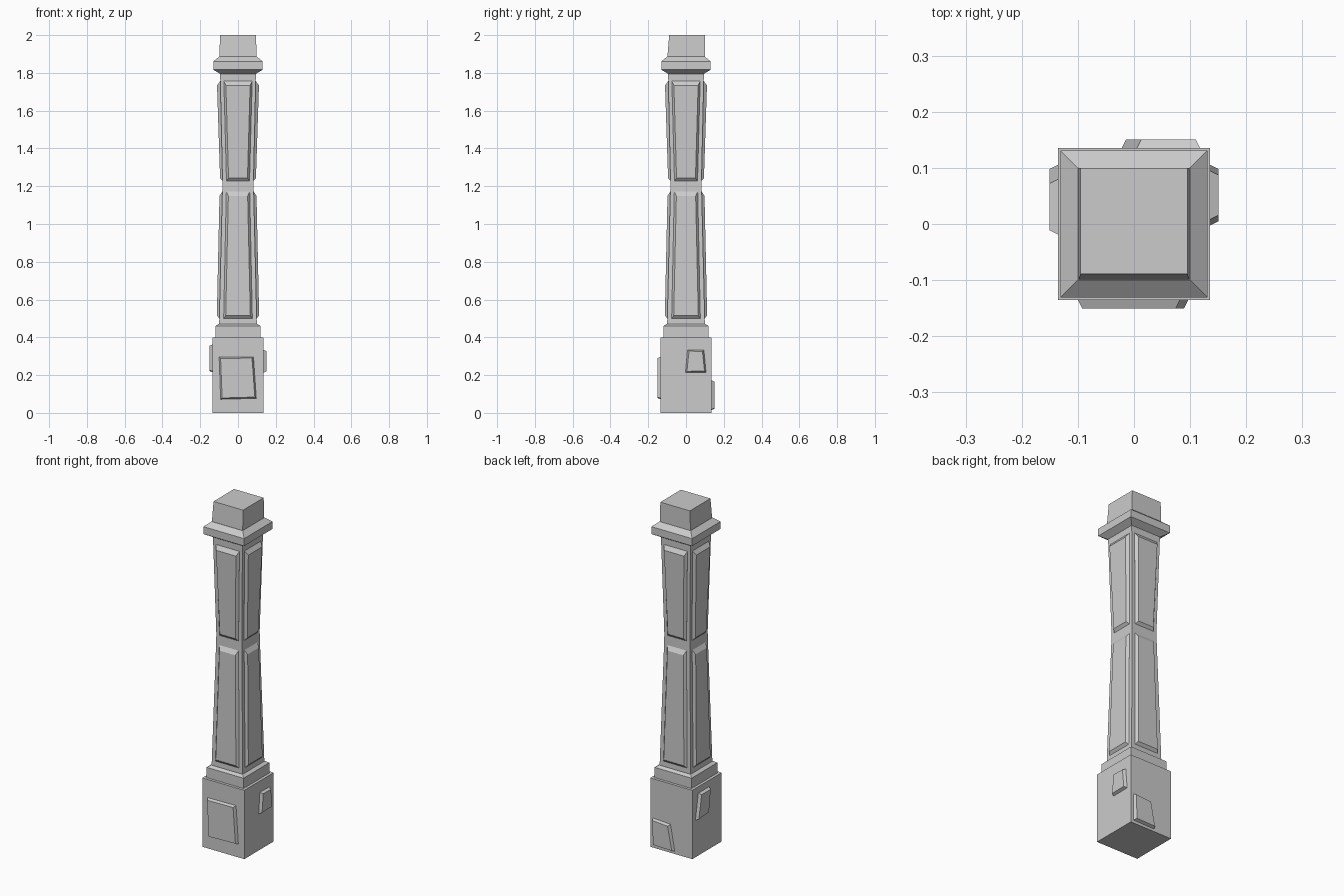
import bpy
import bmesh
from math import pi
from mathutils import Matrix

cube = bpy.data.objects.get("Cube")
if cube:
    bpy.data.objects.remove(cube)

stone = bpy.data.materials.new("grey stone")
stone.use_nodes = True
GREY = (0.6, 0.6, 0.6, 1)
stone.diffuse_color = GREY
stone.node_tree.nodes["Principled BSDF"].inputs["Base Color"].default_value = GREY


def finish(name, bm):
    bmesh.ops.recalc_face_normals(bm, faces=bm.faces)
    mesh = bpy.data.meshes.new(name)
    bm.to_mesh(mesh)
    bm.free()
    mesh.materials.append(stone)
    obj = bpy.data.objects.new(name, mesh)
    bpy.context.collection.objects.link(obj)
    return obj


def loft(name, loops):
    """Closed solid through four-cornered loops."""
    bm = bmesh.new()
    rings = [[bm.verts.new(p) for p in loop] for loop in loops]
    for a, b in zip(rings, rings[1:]):
        for i in range(4):
            j = (i + 1) % 4
            bm.faces.new((a[i], a[j], b[j], b[i]))
    bm.faces.new(rings[0])
    bm.faces.new(rings[-1])
    return finish(name, bm)


def square(half, z):
    return [(-half, -half, z), (half, -half, z), (half, half, z), (-half, half, z)]


def column(name, profile):
    return loft(name, [square(half, z) for half, z in profile])


def place(obj, turn):
    obj.data.transform(Matrix.Rotation(turn, 4, "Z"))


# Stacked square mouldings
column("base_block", [(0.135, 0), (0.135, 0.4)])
column("plinth_step", [(0.119, 0.39), (0.119, 0.46), (0.104, 0.47)])
column("shaft", [(0.1, 0.46), (0.083, 1.17), (0.082, 1.23), (0.095, 1.81)])
column("collar", [(0.095, 1.795), (0.131, 1.817), (0.131, 1.86), (0.1, 1.886)])
top_block = column("top_block", [(0.099, 1.88), (0.095, 2.0)])
for v in top_block.data.vertices:
    if v.co.y > 0:
        v.co.y = 0.1
    elif v.co.z > 1.9:
        v.co.y = -0.089

# Raised shaft panels: (bottom z, top z), half widths, shaft depth, face depth
PANELS = {
    "lower": ((0.5, 1.172), (0.076, 0.062), (0.099, 0.083), (0.112, 0.098)),
    "upper": ((1.228, 1.757), (0.061, 0.075), (0.082, 0.094), (0.095, 0.111)),
}
SIDES = {"front": 0, "right": -pi / 2, "back": pi, "left": pi / 2}
for level, ((z0, z1), (w0, w1), (d0, d1), (f0, f1)) in PANELS.items():
    for side, turn in SIDES.items():
        back = [(-w0, -d0 + 0.01, z0), (w0, -d0 + 0.01, z0),
                (w1, -d1 + 0.01, z1), (-w1, -d1 + 0.01, z1)]
        rim = [(x, y - 0.01, z) for x, y, z in back]
        a, b = w0 - 0.011, w1 - 0.011
        low, high = z0 + 0.015, z1 - 0.024
        face = [(-a, -f0, low), (a, -f0, low), (b, -f1, high), (-b, -f1, high)]
        place(loft(f"{level}_panel_{side}", [back, rim, face]), turn)

# Skewed raised stones on the base; corners run around each stone as (across, z)
STONES = {
    "front": [(-0.092, 0.072), (0.097, 0.077), (0.082, 0.297), (-0.1, 0.295)],
    "left": [(-0.003, 0.213), (0.106, 0.215), (0.095, 0.332), (0.008, 0.334)],
    "back": [(-0.115, 0.018), (0.022, 0.015), (-0.005, 0.165), (-0.118, 0.172)],
    "right": [(-0.106, 0.215), (0.003, 0.22), (0.019, 0.362), (-0.08, 0.362)],
}
for side, corners in STONES.items():
    cx = sum(p[0] for p in corners) / 4
    cz = sum(p[1] for p in corners) / 4
    back = [(x, -0.12, z) for x, z in corners]
    rim = [(x, -0.135, z) for x, z in corners]
    face = [(x + (0.008 if x < cx else -0.008), -0.151,
             z + (0.007 if z < cz else -0.007)) for x, z in corners]
    place(loft(f"base_stone_{side}", [back, rim, face]), SIDES[side])
